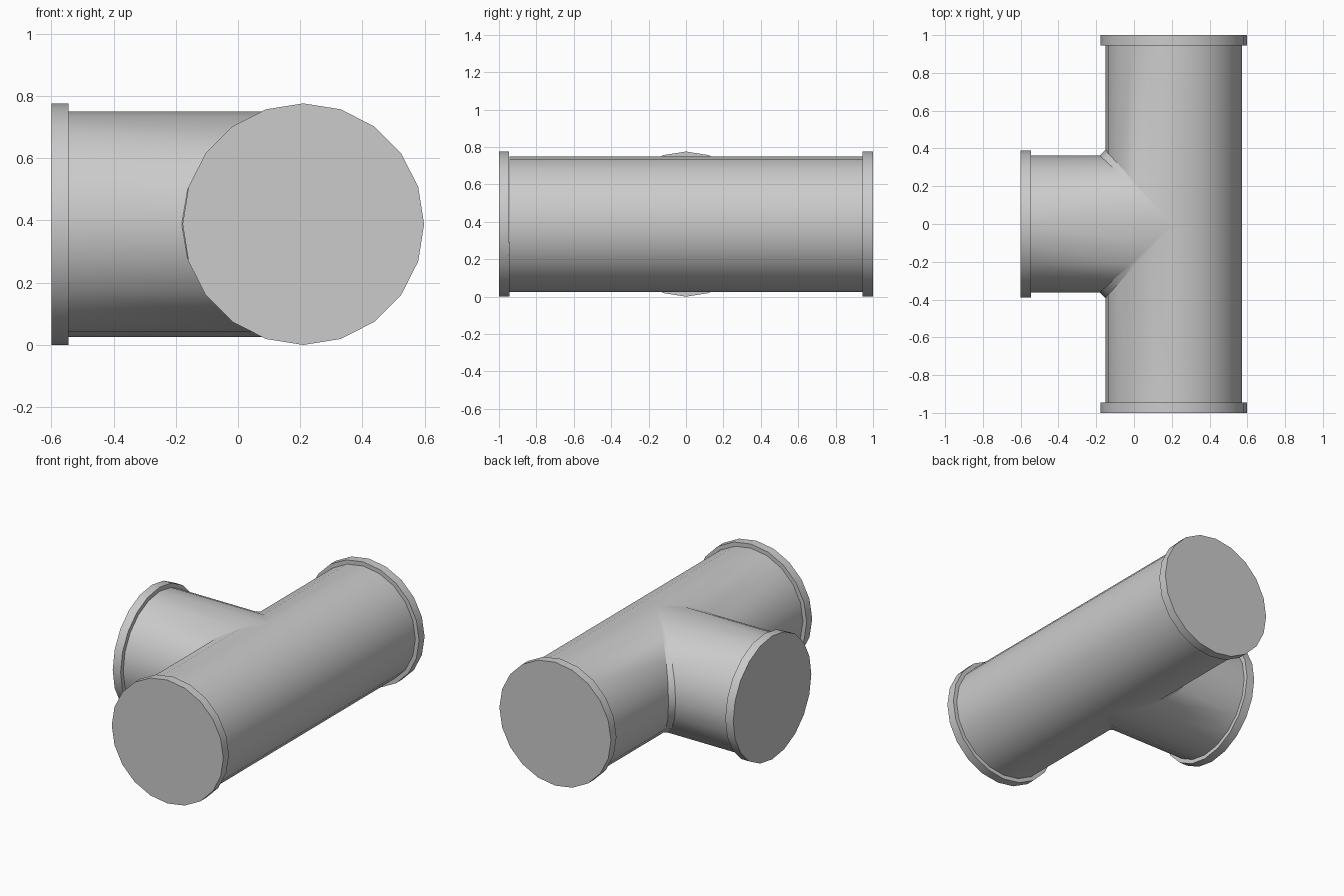
import bpy, bmesh
from math import sin, cos, pi

if "Cube" in bpy.data.objects:
    bpy.data.objects.remove(bpy.data.objects["Cube"])

SIDES = 20
CX, CZ = 0.21, 0.388        # where the pipe axes cross
R, R_FLANGE = 0.362, 0.388
THICK = 0.055
FILLET = 1.08               # pulls the pipe ends back to leave a weld chamfer


def finish(obj):
    bpy.ops.object.select_all(action='DESELECT')
    obj.select_set(True)
    bpy.context.view_layer.objects.active = obj
    bpy.ops.object.shade_smooth_by_angle(angle=pi / 6)


def strip(bm, rows_a, rows_b):
    """Quads between two matching rows of points."""
    a = [bm.verts.new(p) for p in rows_a]
    b = [bm.verts.new(p) for p in rows_b]
    for i in range(len(a) - 1):
        bm.faces.new((a[i], a[i + 1], b[i + 1], b[i]))


# Pipe body: mitred main run and branch joined by a narrow chamfer
bm = bmesh.new()
full = [2 * pi * k / SIDES for k in range(SIDES + 1)]
half = [-pi / 2 + 2 * pi * k / SIDES for k in range(SIDES // 2 + 1)]
for s in (-1, 1):
    def main(a, y=None):
        u = R * cos(a)
        return (CX - u, s * (max(u, 0) * FILLET if y is None else y), CZ + R * sin(a))

    def branch(a, x=None):
        u = R * cos(a)
        return (CX - u * FILLET if x is None else x, s * u, CZ + R * sin(a))

    strip(bm, [main(a) for a in full], [main(a, 1 - THICK) for a in full])
    strip(bm, [branch(a) for a in half], [branch(a, -0.6 + THICK) for a in half])
    strip(bm, [main(a) for a in half], [branch(a) for a in half])
bmesh.ops.remove_doubles(bm, verts=bm.verts, dist=1e-4)
bmesh.ops.recalc_face_normals(bm, faces=bm.faces)
mesh = bpy.data.meshes.new("pipe_body")
bm.to_mesh(mesh)
bm.free()
body = bpy.data.objects.new("pipe_body", mesh)
bpy.context.collection.objects.link(body)
finish(body)


# Closed flange discs on the three openings
def flange(name, loc, rot):
    bpy.ops.mesh.primitive_cylinder_add(vertices=SIDES, radius=R_FLANGE, depth=THICK,
                                        location=loc, rotation=rot)
    obj = bpy.context.object
    obj.name = name
    finish(obj)


flange("front_flange", (CX, -1 + THICK / 2, CZ), (pi / 2, 0, 0))
flange("back_flange", (CX, 1 - THICK / 2, CZ), (pi / 2, 0, 0))
flange("branch_flange", (-0.6 + THICK / 2, 0, CZ), (0, pi / 2, 0))
